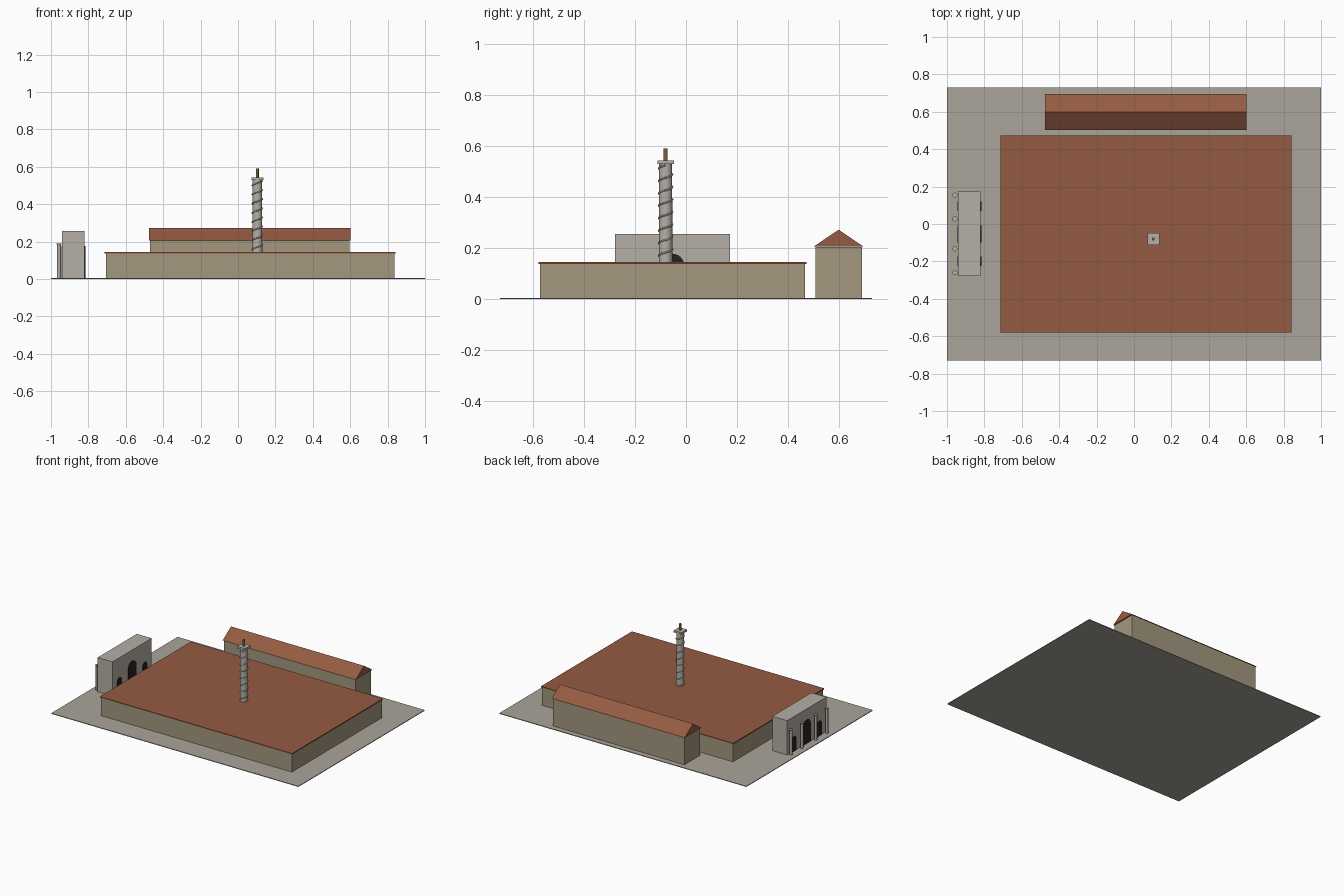
import bpy, bmesh, math

if "Cube" in bpy.data.objects:
    bpy.data.objects.remove(bpy.data.objects["Cube"])


def mat(name, rgb):
    m = bpy.data.materials.new(name)
    m.diffuse_color = (*rgb, 1)
    m.use_nodes = True
    m.node_tree.nodes["Principled BSDF"].inputs["Base Color"].default_value = m.diffuse_color
    return m


TILE = mat("terracotta", (0.30, 0.105, 0.055))
WALL = mat("plaster", (0.37, 0.31, 0.21))
STONE = mat("marble", (0.46, 0.43, 0.38))
PAVE = mat("paving", (0.40, 0.37, 0.32))
DARK = mat("shadow", (0.02, 0.016, 0.013))
BRONZE = mat("bronze", (0.20, 0.12, 0.04))


def finish(bm, name, m, smooth=False):
    bmesh.ops.recalc_face_normals(bm, faces=bm.faces)
    if smooth:
        for f in bm.faces:
            f.smooth = len(f.verts) == 4
    me = bpy.data.meshes.new(name)
    bm.to_mesh(me)
    bm.free()
    ob = bpy.data.objects.new(name, me)
    bpy.context.collection.objects.link(ob)
    me.materials.append(m)
    return ob


def prism(name, profile, x0, x1, m):
    """Extrude a (y, z) profile along x."""
    bm = bmesh.new()
    face = bm.faces.new([bm.verts.new((x0, y, z)) for y, z in profile])
    new = bmesh.ops.extrude_face_region(bm, geom=[face])["geom"]
    bmesh.ops.translate(bm, vec=(x1 - x0, 0, 0),
                        verts=[v for v in new if isinstance(v, bmesh.types.BMVert)])
    return finish(bm, name, m)


def box(name, x0, x1, y0, y1, z0, z1, m):
    return prism(name, [(y0, z0), (y1, z0), (y1, z1), (y0, z1)], x0, x1, m)


def cylinder(name, x, y, z0, z1, r, m, r_top=None, n=16):
    bm = bmesh.new()
    bmesh.ops.create_cone(bm, cap_ends=True, segments=n, radius1=r,
                          radius2=r if r_top is None else r_top, depth=z1 - z0)
    bmesh.ops.translate(bm, vec=(x, y, (z0 + z1) / 2), verts=bm.verts)
    return finish(bm, name, m, True)


# Paved ground
box("paving", -1, 1, -0.73, 0.73, 0, 0.005, PAVE)

# Main complex: four wings around an enclosed court, one flat roof
X0, X1, Y0, Y1, D, H = -0.707, 0.837, -0.573, 0.467, 0.09, 0.138
box("wing_front", X0, X1, Y0, Y0 + D, 0.002, H, WALL)
box("wing_back", X0, X1, Y1 - D, Y1, 0.002, H, WALL)
box("wing_left", X0, X0 + D, Y0 + D, Y1 - D, 0.002, H, WALL)
box("wing_right", X1 - D, X1, Y0 + D, Y1 - D, 0.002, H, WALL)
box("flat_roof", X0 - 0.006, X1 + 0.006, Y0 - 0.006, Y1 + 0.006, H, 0.145, TILE)

# Long hall behind with a gabled roof
box("hall", -0.47, 0.595, 0.507, 0.69, 0.002, 0.205, WALL)
prism("hall_roof", [(0.502, 0.207), (0.695, 0.207), (0.5985, 0.272)], -0.476, 0.601, TILE)

# Monumental column with spiral relief band
CX, CY, R = 0.103, -0.08, 0.027
box("column_pedestal", CX - 0.04, CX + 0.04, CY - 0.04, CY + 0.04, 0.002, 0.08, STONE)
cylinder("column_shaft", CX, CY, 0.08, 0.53, R, STONE, R * 0.95, 24)
box("column_capital", CX - 0.032, CX + 0.032, CY - 0.032, CY + 0.032, 0.53, 0.544, STONE)
cylinder("column_finial", CX, CY, 0.544, 0.59, 0.008, BRONZE, n=12)

curve = bpy.data.curves.new("spiral_band", "CURVE")
curve.dimensions = "3D"
curve.bevel_depth = 0.0035
curve.bevel_resolution = 1
curve.use_fill_caps = True
turns, steps = 9, 24
sp = curve.splines.new("POLY")
sp.points.add(turns * steps)
for i, p in enumerate(sp.points):
    a = 2 * math.pi * i / steps
    p.co = (CX + R * math.cos(a), CY + R * math.sin(a),
            0.085 + 0.44 * i / (turns * steps), 1)
curve.materials.append(STONE)
bpy.context.collection.objects.link(bpy.data.objects.new("spiral_band", curve))

# Triple gate: block, dark arched openings on both faces, four columns outside
GY = -0.053
box("gate_block", -0.94, -0.82, GY - 0.226, GY + 0.226, 0.002, 0.256, STONE)


def arch(name, y, r, spring):
    pts = [(y - r, 0.005), (y + r, 0.005)]
    pts += [(y + r * math.cos(math.pi * i / 12), spring + r * math.sin(math.pi * i / 12))
            for i in range(13)]
    prism(name, pts, -0.943, -0.816, DARK)


arch("gate_arch_middle", GY, 0.046, 0.132)
for s in (-1, 1):
    arch("gate_arch_side", GY + s * 0.147, 0.025, 0.088)
    for d in (0.08, 0.207):
        y = GY + s * d
        cylinder("gate_column", -0.957, y, 0.002, 0.18, 0.010, STONE, n=12)
        cylinder("gate_column_capital", -0.957, y, 0.18, 0.19, 0.010, STONE, 0.014, 12)
